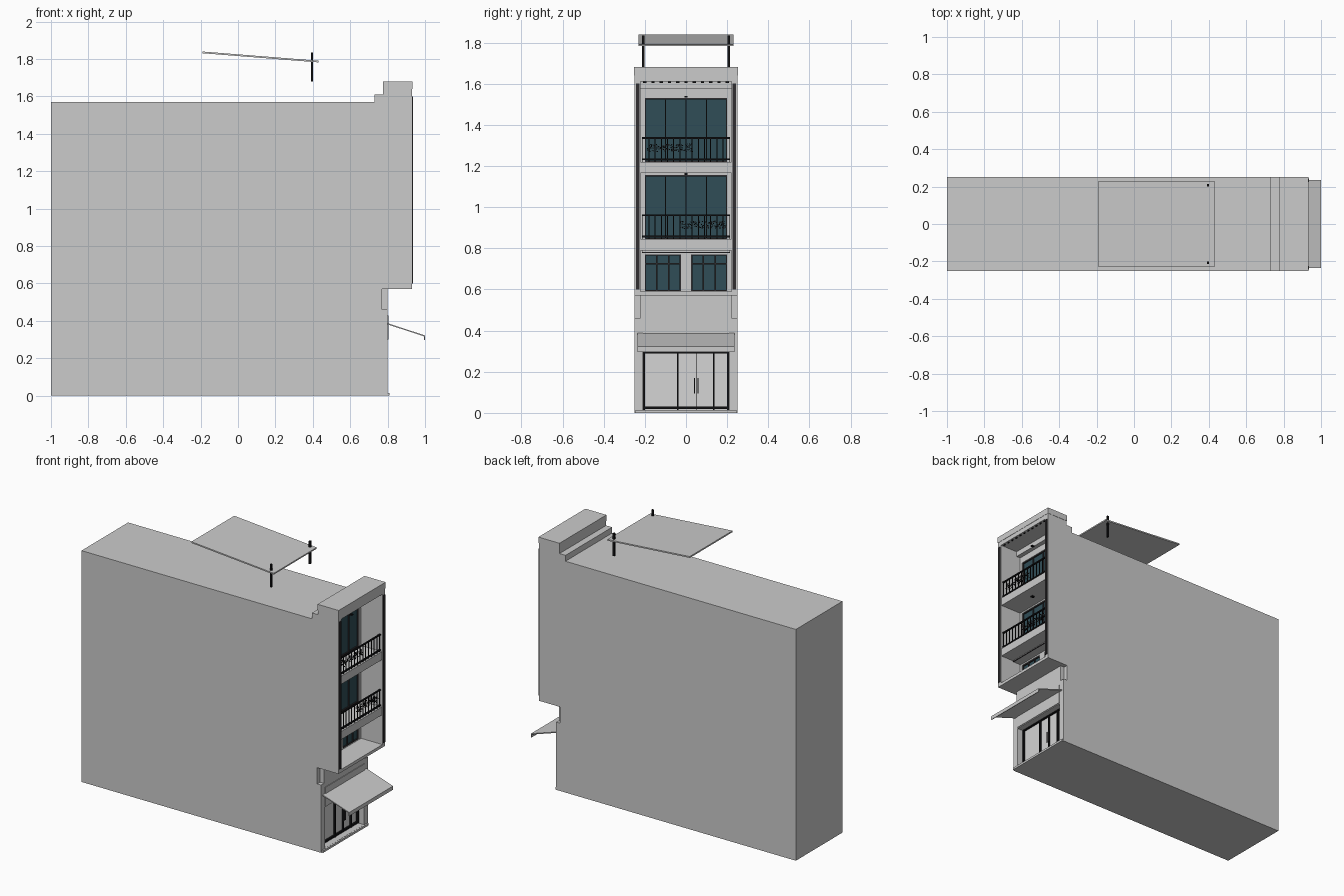
import bpy, bmesh, random
from mathutils import Matrix, Vector

random.seed(4)
cube = bpy.data.objects.get("Cube")
if cube:
    bpy.data.objects.remove(cube, do_unlink=True)


def material(name, r, g, b):
    m = bpy.data.materials.new(name)
    m.use_nodes = True
    m.diffuse_color = (r, g, b, 1)
    m.node_tree.nodes["Principled BSDF"].inputs["Base Color"].default_value = (r, g, b, 1)
    return m


WALL = material("pale_grey_render", 0.6, 0.6, 0.6)
GLASS = material("teal_glass", 0.03, 0.075, 0.095)
FRAME = material("charcoal_frame", 0.03, 0.027, 0.03)
BLACK = material("black_metal", 0.006, 0.006, 0.007)
DOOR = material("pale_door_glass", 0.66, 0.66, 0.66)
PETAL = material("dusty_blossom", 0.35, 0.3, 0.28)


def finish(name, bm, mat):
    bmesh.ops.recalc_face_normals(bm, faces=bm.faces)
    mesh = bpy.data.meshes.new(name)
    bm.to_mesh(mesh)
    bm.free()
    mesh.materials.append(mat)
    ob = bpy.data.objects.new(name, mesh)
    bpy.context.collection.objects.link(ob)
    return ob


def boxes(name, mat, items):
    """Join boxes given as (x0, x1, y0, y1, z0, z1)."""
    bm = bmesh.new()
    for x0, x1, y0, y1, z0, z1 in items:
        centre = Vector((x0 + x1, y0 + y1, z0 + z1)) / 2
        size = Matrix.Diagonal((x1 - x0, y1 - y0, z1 - z0, 1))
        bmesh.ops.create_cube(bm, size=1, matrix=Matrix.Translation(centre) @ size)
    return finish(name, bm, mat)


def extrude(name, mat, profile, half):
    """Sweep an x-z profile across the width."""
    bm = bmesh.new()
    face = bm.faces.new([bm.verts.new((x, -half, z)) for x, z in profile])
    new = bmesh.ops.extrude_face_region(bm, geom=[face])["geom"]
    bmesh.ops.translate(bm, vec=(0, 2 * half, 0),
                        verts=[v for v in new if isinstance(v, bmesh.types.BMVert)])
    return finish(name, bm, mat)


def cut(ob, items):
    """Carve boxes out of an object."""
    for item in items:
        tool = boxes("cutter", WALL, [item])
        mod = ob.modifiers.new("cut", "BOOLEAN")
        mod.operation, mod.solver, mod.object = "DIFFERENCE", "EXACT", tool
        bpy.context.view_layer.objects.active = ob
        bpy.ops.object.modifier_apply(modifier=mod.name)
        bpy.data.objects.remove(tool, do_unlink=True)


def window(name, y0, y1, z0, z1, bars, transom=None):
    """Glass with an outer frame, mullions and an optional transom."""
    boxes(name + "_glass", GLASS, [(BACK - 0.02, BACK - 0.012, y0, y1, z0, z1)])
    a, b, w = BACK - 0.015, BACK - 0.004, 0.006
    parts = [(a, b, y0, y0 + w, z0, z1), (a, b, y1 - w, y1, z0, z1),
             (a, b, y0, y1, z0, z0 + w), (a, b, y0, y1, z1 - w, z1)]
    parts += [(a, b, y - w / 2, y + w / 2, z0, z1) for y in bars]
    if transom:
        parts.append((a, b, y0, y1, transom - w / 2, transom + w / 2))
    boxes(name + "_frame", FRAME, parts)


FACE, BACK = 0.93, 0.77
FLOORS = {"second": 0.845, "third": 1.22}
LOW_WINDOWS = {"right": (-0.2, -0.025), "left": (0.025, 0.2)}

# Main body with stepped parapet and overhanging upper storeys
body = extrude("building_body", WALL,
               [(-1, 0), (0.8, 0), (0.8, 0.57), (FACE, 0.57), (FACE, 1.68), (0.775, 1.68),
                (0.775, 1.61), (0.73, 1.61), (0.73, 1.57), (-1, 1.57)], 0.25)
cut(body, [(BACK, 1, -0.22, 0.22, 0.59, 1.61), (0.74, 1, -0.21, 0.21, 0.015, 0.295)])
cut(body, [(BACK, 1, min(s * 0.22, s * 0.3), max(s * 0.22, s * 0.3), 0.46, 0.57)
           for s in (-1, 1)])
cut(body, [(BACK - 0.02, 0.8, -0.2, 0.2, z, z + 0.31) for z in FLOORS.values()])
cut(body, [(BACK - 0.02, 0.8, y0, y1, 0.592, 0.77) for y0, y1 in LOW_WINDOWS.values()])

# Parapet cap, side trims and entrance step
boxes("parapet_cap", WALL, [(0.774, FACE + 0.002, -0.252, 0.252, 1.64, 1.681)])
boxes("facade_side_trims", FRAME,
      [(FACE, FACE + 0.006, c - 0.009, c + 0.009, 0.6, 1.6) for c in (-0.234, 0.234)])
boxes("entrance_step", WALL, [(0.74, 0.81, -0.245, 0.245, 0, 0.014)])
boxes("ceiling_beam", WALL, [(BACK, 0.8, -0.22, 0.22, 1.575, 1.61)])
boxes("ceiling_light_strip", BLACK, [(0.915, 0.921, y - 0.008, y + 0.008, 1.604, 1.61)
                                     for y in [-0.2 + 0.04 * i for i in range(11)]])

# Balconies: slab, downlight, window, railing and planter blossoms
for name, z in FLOORS.items():
    boxes(name + "_balcony_slab", WALL, [(BACK, FACE - 0.003, -0.22, 0.22, z - 0.055, z)])
    boxes(name + "_downlight", BLACK, [(0.84, 0.86, -0.008, 0.008, z + 0.312, z + 0.32)])
    window(name + "_window", -0.2, 0.2, z, z + 0.31, (-0.1, 0, 0.1))
    x0, x1 = 0.912, 0.922
    rails = [(x0, x1, -0.215, 0.215, h, h + 0.008) for h in (z + 0.008, z + 0.112)]
    rails += [(x0 + 0.003, x1 - 0.003, y - 0.0022, y + 0.0022, z, z + 0.115)
              for y in [-0.21 + 0.03 * i for i in range(15)]]
    boxes(name + "_railing", BLACK, rails)
    start = -0.03 if name == "second" else -0.19
    for label, mat, count, size in (("leaves", BLACK, 130, 0.0045),
                                    ("blossoms", PETAL, 70, 0.0025)):
        bits = []
        for i in range(count):
            y, h = start + random.uniform(0, 0.22), z + random.uniform(0.048, 0.085)
            x = random.uniform(0.895, 0.922)
            bits.append((x, x + size, y, y + size, h, h + size))
        boxes(name + "_planter_" + label, mat, bits)

# Lower windows with a sun shade above
for name, (y0, y1) in LOW_WINDOWS.items():
    third = (y1 - y0) / 3
    window(name + "_low_window", y0, y1, 0.592, 0.77, (y0 + third, y1 - third), 0.725)
boxes("window_shade", WALL, [(BACK, 0.83, -0.215, 0.215, 0.78, 0.795)])
boxes("shade_edge", FRAME, [(0.83, 0.835, -0.215, 0.215, 0.777, 0.783)])

# Shop front: pale glass, dark frame and pull handles
boxes("shop_glass", DOOR, [(0.741, 0.747, -0.21, 0.21, 0.015, 0.295)])
frame = [(0.745, 0.76, y - w, y + w, 0.015, 0.295) for y, w in
         ((-0.205, 0.005), (-0.04, 0.004), (0.05, 0.002), (0.135, 0.004), (0.205, 0.005))]
frame += [(0.745, 0.76, -0.21, 0.21, 0.018, 0.03), (0.745, 0.76, -0.21, 0.21, 0.289, 0.295)]
boxes("shop_frame", BLACK, frame)
boxes("door_handles", FRAME, [(0.76, 0.768, y - 0.002, y + 0.002, 0.095, 0.17)
                              for y in (0.041, 0.059)])
boxes("fascia_panel", WALL, [(0.799, 0.804, -0.21, 0.21, 0.3, 0.43)])

# Sloping entrance canopy with a drop edge
extrude("entrance_canopy", WALL, [(0.8, 0.388), (1, 0.322), (1, 0.297), (0.995, 0.297),
                                  (0.995, 0.317), (0.8, 0.381)], 0.235)

# Tilted roof canopy on two slim posts
extrude("roof_canopy", WALL, [(-0.19, 1.831), (-0.189, 1.84), (0.43, 1.791), (0.43, 1.782)], 0.23)
boxes("roof_canopy_posts", BLACK, [(0.389, 0.401, y - 0.006, y + 0.006, 1.68, 1.835)
                                   for y in (-0.207, 0.207)])
